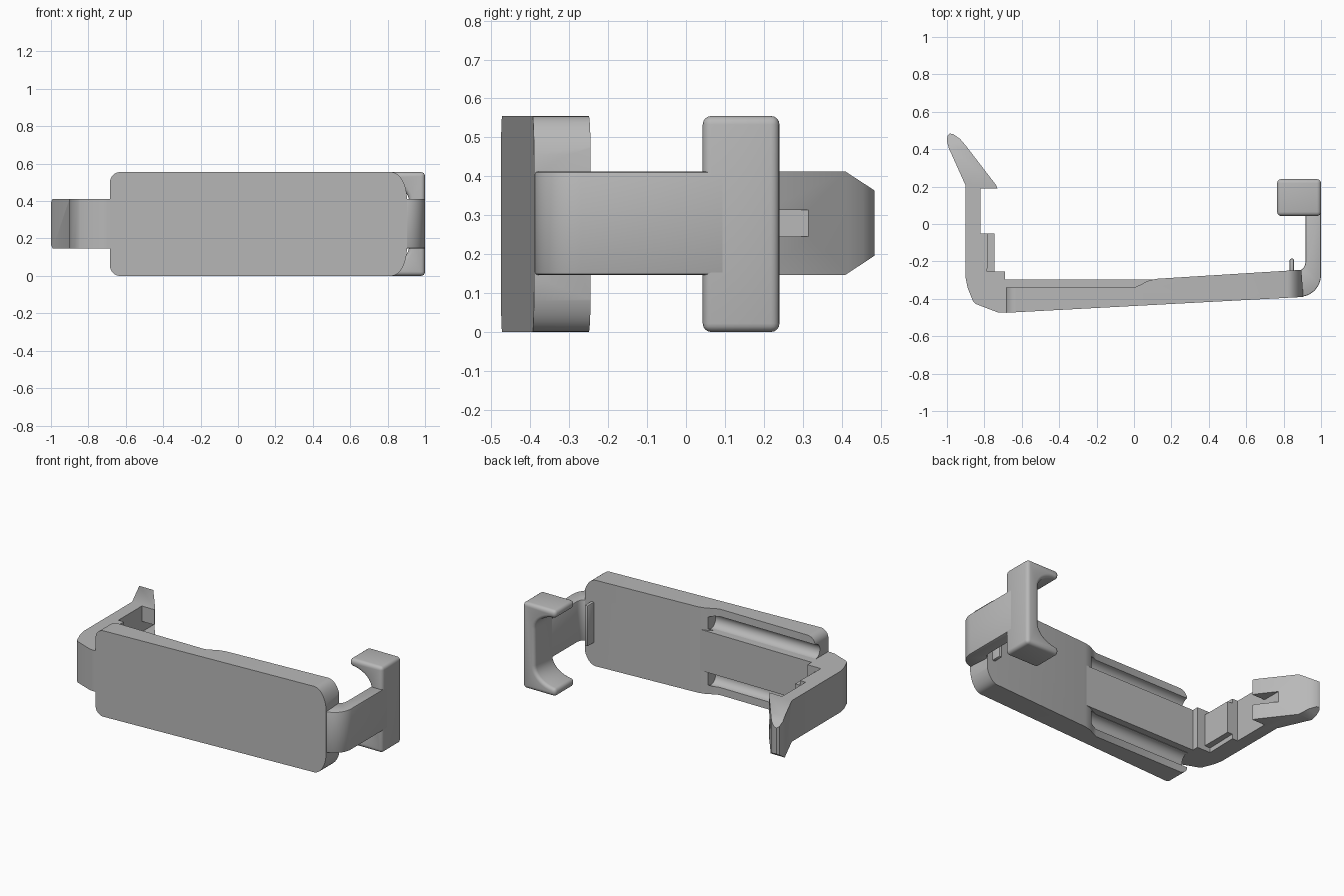
import bpy, bmesh, math
from mathutils import Vector

if "Cube" in bpy.data.objects:
    bpy.data.objects.remove(bpy.data.objects["Cube"])

grey = bpy.data.materials.new("plain_grey")
grey.use_nodes = True
COLOUR = (0.48, 0.48, 0.48, 1)
grey.diffuse_color = COLOUR
grey.node_tree.nodes["Principled BSDF"].inputs["Base Color"].default_value = COLOUR

MID = 0.278              # mid height of the whole clip
LOW, HIGH = 0.147, 0.412  # height range of the narrow strap
TOP = 0.555


def arc(cx, cy, rx, ry, start, end, n=10):
    """Points along an elliptical arc, angles in degrees."""
    angles = [math.radians(start + (end - start) * i / n) for i in range(n + 1)]
    return [(cx + rx * math.cos(a), cy + ry * math.sin(a)) for a in angles]


def prism(name, pts, axis, lo, hi):
    """Extrude a 2D outline along the named axis."""
    place = {"z": lambda p, d: (p[0], p[1], d),
             "y": lambda p, d: (p[0], d, p[1]),
             "x": lambda p, d: (d, p[0], p[1])}[axis]
    bm = bmesh.new()
    ends = [[bm.verts.new(place(p, d)) for p in pts] for d in (lo, hi)]
    for ring in ends:
        bm.faces.new(ring)
    for i in range(len(pts)):
        j = (i + 1) % len(pts)
        bm.faces.new((ends[0][i], ends[0][j], ends[1][j], ends[1][i]))
    bmesh.ops.recalc_face_normals(bm, faces=bm.faces)
    mesh = bpy.data.meshes.new(name)
    bm.to_mesh(mesh)
    bm.free()
    mesh.materials.append(grey)
    ob = bpy.data.objects.new(name, mesh)
    bpy.context.collection.objects.link(ob)
    return ob


def box(name, x, y, z):
    return prism(name, [(x[0], y[0]), (x[1], y[0]), (x[1], y[1]), (x[0], y[1])], "z", *z)


def activate(ob):
    bpy.ops.object.select_all(action="DESELECT")
    ob.select_set(True)
    bpy.context.view_layer.objects.active = ob


def carve(ob, tool, operation="DIFFERENCE"):
    mod = ob.modifiers.new("cut", "BOOLEAN")
    mod.operation, mod.object, mod.solver = operation, tool, "EXACT"
    activate(ob)
    bpy.ops.object.modifier_apply(modifier=mod.name)
    bpy.data.objects.remove(tool)


def finish(ob, width=0.0, segments=3):
    activate(ob)
    if width:
        mod = ob.modifiers.new("soft_edges", "BEVEL")
        mod.width, mod.segments = width, segments
        mod.limit_method, mod.angle_limit = "ANGLE", math.radians(40)
        bpy.ops.object.modifier_apply(modifier=mod.name)
    bpy.ops.object.shade_smooth_by_angle(angle=math.radians(35))


# Front plate: thickness outline seen from above, trimmed to the rounded front outline
plate = prism("front_plate", [(-0.69, -0.475), (0.905, -0.39), (0.895, -0.245),
                              (0.12, -0.293), (0.07, -0.305), (0.04, -0.322),
                              (0.0, -0.34), (-0.69, -0.34)], "z", 0, TOP)
outline = (arc(0.82, HIGH, 0.083, TOP - HIGH, 0, 90)
           + arc(-0.63, TOP - 0.055, 0.055, 0.055, 90, 180)
           + arc(-0.63, 0.055, 0.055, 0.055, 180, 270)
           + arc(0.82, LOW, 0.083, LOW, 270, 360))
carve(plate, prism("outline_cutter", outline, "y", -0.7, 0.0), "INTERSECT")

# Round channels along the back, either side of the raised spine
for side in (-1, 1):
    channel = arc(-0.34, MID + side * 0.181, 0.048, 0.048, 0, 345, 23)
    carve(plate, prism("channel_cutter", channel, "x", -0.8, 0.06))
finish(plate)

# Left strap: spine on the plate, bent wall and barbed hook
hook = prism("hook_strap", [
    (0.12, -0.40), (0.12, -0.296), (-0.69, -0.296), (-0.69, -0.255),
    (-0.785, -0.255), (-0.78, -0.05), (-0.82, -0.05), (-0.82, 0.19),
    (-0.73, 0.19), (-0.735, 0.205), (-0.90, 0.42), (-0.93, 0.455),
    (-0.965, 0.48), (-0.985, 0.484), (-0.998, 0.47), (-1.0, 0.44),
    (-0.99, 0.405), (-0.90, 0.205), (-0.90, -0.29), (-0.89, -0.34),
    (-0.86, -0.415), (-0.845, -0.428), (-0.73, -0.472), (-0.70, -0.474),
    (-0.66, -0.47), (-0.62, -0.40)], "z", LOW, HIGH)
taper = [(-0.6, LOW), (0.41, LOW), (0.49, 0.2), (0.49, 0.36), (0.41, HIGH), (-0.6, HIGH)]
carve(hook, prism("taper_cutter", taper, "x", -1.2, 0.3), "INTERSECT")
carve(hook, box("slot_cutter", (-0.82, -0.6), (0.1, 0.315), (0.245, 0.313)))
finish(hook)

# Raised pad on the inside of the hook wall
finish(box("hook_pad", (-0.80, -0.745), (-0.26, -0.05), (LOW + 0.03, HIGH - 0.03)))

# Right strap: curved corner and straight wall
bend = prism("right_strap",
             [(0.85, -0.385), (0.90, -0.388)]
             + arc(0.89, -0.27, 0.11, 0.118, -80, 0)
             + [(1.0, 0.10), (0.918, 0.10)]
             + arc(0.875, -0.20, 0.042, 0.05, 0, -80, 6)
             + [(0.85, -0.26)], "z", LOW, HIGH)
finish(bend, 0.006, 2)

# Small upright tab behind the plate
finish(box("inner_tab", (0.832, 0.855), (-0.28, -0.185), (LOW, HIGH)), 0.008, 2)

# Cross block with a rounded bite under each arm
bite = (arc(0.765, 0.395, 0.15, 0.11, 90, 0)
        + arc(0.765, 2 * MID - 0.395, 0.15, 0.11, 0, -90))
block = prism("cross_block", [(0.765, TOP)] + bite + [(0.765, 0), (1.0, 0), (1.0, TOP)],
              "y", 0.043, 0.24)
finish(block, 0.022, 4)
